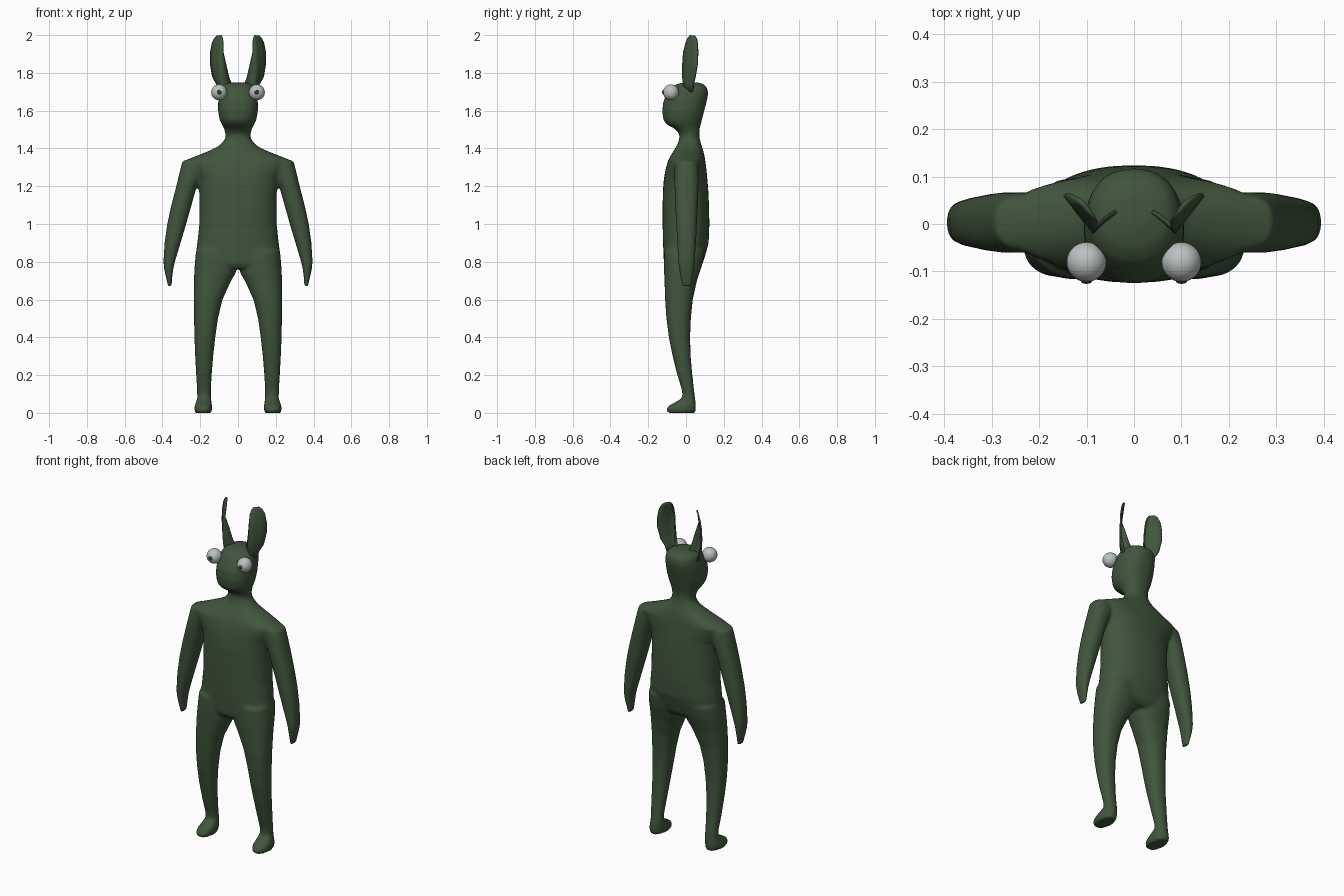
import bpy, bmesh, math
from mathutils import Vector

def material(name, rgb):
    m = bpy.data.materials.new(name)
    m.diffuse_color = (*rgb, 1)
    return m

GREEN = material("dark green", (0.052, 0.092, 0.046))
PALE = material("pale grey", (0.50, 0.54, 0.53))
PUPIL = material("pupil dark", (0.03, 0.045, 0.03))

def finish(bm, name, mat):
    bmesh.ops.recalc_face_normals(bm, faces=bm.faces)
    for f in bm.faces:
        f.smooth = True
    me = bpy.data.meshes.new(name)
    bm.to_mesh(me)
    bm.free()
    me.materials.append(mat)
    ob = bpy.data.objects.new(name, me)
    bpy.context.collection.objects.link(ob)
    return ob

def loft(bm, sections, side=1, n=32, power=0.88):
    """Skin horizontal rounded sections (z, x0, x1, y0, y1)."""
    rings = []
    for z, x0, x1, y0, y1 in sections:
        ring = []
        for i in range(n):
            a = 2 * math.pi * i / n
            c, s = math.cos(a), math.sin(a)
            px = math.copysign(abs(c) ** power, c)
            py = math.copysign(abs(s) ** power, s)
            ring.append(bm.verts.new((side * ((x0 + x1) / 2 + px * (x1 - x0) / 2),
                                      (y0 + y1) / 2 + py * (y1 - y0) / 2, z)))
        rings.append(ring)
    for a, b in zip(rings, rings[1:]):
        for i in range(n):
            j = (i + 1) % n
            bm.faces.new((a[i], a[j], b[j], b[i]))
    bm.faces.new(rings[0])
    bm.faces.new(rings[-1])

# Head, neck and trunk: z, half width, front y, back y
trunk = [(1.75, .035, -.01, .06), (1.74, .075, -.05, .095), (1.72, .093, -.08, .113),
         (1.69, .100, -.10, .118), (1.65, .105, -.12, .110), (1.60, .106, -.126, .097),
         (1.55, .097, -.12, .084), (1.525, .085, -.10, .078), (1.505, .074, -.06, .072),
         (1.48, .067, -.037, .070), (1.455, .067, -.035, .072), (1.43, .083, -.042, .078),
         (1.405, .115, -.055, .086), (1.385, .16, -.067, .092), (1.36, .222, -.082, .098),
         (1.335, .285, -.095, .102), (1.29, .25, -.108, .108), (1.24, .215, -.117, .113),
         (1.18, .206, -.122, .118), (1.10, .204, -.124, .122), (1.0, .205, -.124, .124),
         (.90, .216, -.122, .120), (.84, .224, -.119, .104), (.79, .228, -.117, .088),
         (.765, .20, -.10, .065)]
# Arm: z, inner x, outer x, half depth
arm = [(1.335, .16, .294, .058), (1.30, .17, .303, .064), (1.20, .218, .327, .064),
       (1.10, .246, .353, .060), (1.0, .274, .375, .055), (.90, .304, .389, .050),
       (.80, .334, .395, .044), (.76, .343, .391, .040), (.72, .348, .382, .034),
       (.69, .350, .375, .029), (.668, .352, .371, .024)]
# Leg and foot: z, inner x, outer x, front y, back y
leg = [(.86, .01, .222, -.115, .10), (.79, .004, .229, -.117, .088), (.74, .012, .232, -.116, .071),
       (.70, .036, .233, -.114, .058), (.60, .082, .234, -.111, .036), (.50, .106, .233, -.104, .026),
       (.40, .120, .231, -.091, .022), (.30, .131, .227, -.071, .025), (.20, .139, .222, -.046, .034),
       (.12, .143, .217, -.022, .043), (.08, .143, .216, -.018, .048), (.058, .140, .222, -.055, .051),
       (.038, .137, .230, -.092, .053), (.018, .137, .231, -.104, .053), (.0, .143, .226, -.098, .048)]

# One continuous body, fused and softened
bm = bmesh.new()
loft(bm, [(z, -w, w, a, b) for z, w, a, b in trunk])
for side in (-1, 1):
    loft(bm, [(z, a, b, .003 - d, .003 + d) for z, a, b, d in arm], side)
    loft(bm, leg, side)
body = finish(bm, "body", GREEN)
remesh = body.modifiers.new("fuse", 'REMESH')
remesh.mode = 'VOXEL'
remesh.voxel_size = 0.009
remesh.use_smooth_shade = True
soft = body.modifiers.new("soften", 'SMOOTH')
soft.factor = 0.5
soft.iterations = 6

# Folded ear: z, outer edge, fold, inner edge (x, y pairs)
ear = [(1.70, (.100, .035), (.085, .0), (.030, .030)), (1.74, (.112, .040), (.085, -.012), (.035, .028)),
       (1.78, (.134, .050), (.086, -.017), (.050, .020)), (1.85, (.146, .061), (.086, -.016), (.066, .008)),
       (1.91, (.145, .063), (.084, -.012), (.080, -.006)), (1.96, (.135, .061), (.081, .002), (.080, .004)),
       (1.985, (.122, .055), (.084, .012), (.083, .014)), (1.998, (.108, .046), (.091, .024), (.090, .026))]
for side, label in ((-1, "left"), (1, "right")):
    bm = bmesh.new()
    rows = []
    for z, o, v, i in ear:
        o, v, i = (Vector((side * p[0], p[1], z)) for p in (o, v, i))
        rows.append([bm.verts.new(p) for p in (o, o.lerp(v, .33), o.lerp(v, .67), v, v.lerp(i, .5), i)])
    for a, b in zip(rows, rows[1:]):
        for k in range(5):
            bm.faces.new((a[k], a[k + 1], b[k + 1], b[k]))
    ob = finish(bm, label + "_ear", GREEN)
    thick = ob.modifiers.new("thickness", 'SOLIDIFY')
    thick.thickness = 0.008
    thick.offset = 0

    # Bulging eye with a small raised pupil
    for name, r, y, sy, mat in (("_eye", .042, -.08, 1, PALE), ("_pupil", .012, -.120, .5, PUPIL)):
        bm = bmesh.new()
        bmesh.ops.create_uvsphere(bm, u_segments=32, v_segments=16, radius=r)
        for vert in bm.verts:
            vert.co = Vector((vert.co.x + side * .1, vert.co.y * sy + y, vert.co.z + 1.697))
        finish(bm, label + name, mat)
